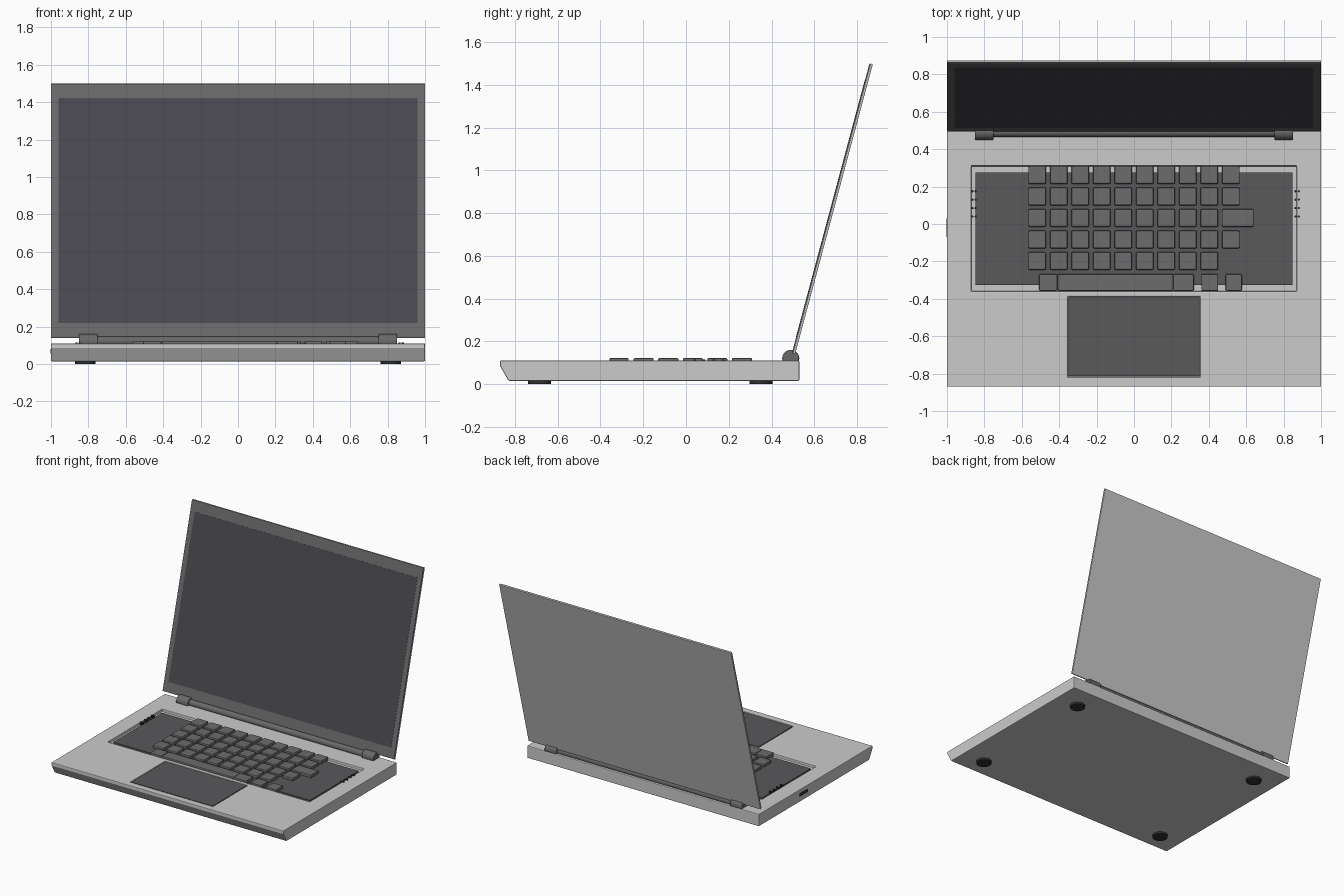
import bpy, bmesh, math
from mathutils import Matrix, Vector

if "Cube" in bpy.data.objects:
    bpy.data.objects.remove(bpy.data.objects["Cube"])


def material(name, rgb):
    m = bpy.data.materials.new(name)
    m.diffuse_color = (*rgb, 1)
    m.use_nodes = True
    m.node_tree.nodes["Principled BSDF"].inputs["Base Color"].default_value = m.diffuse_color
    return m


KEY = material("key_grey", (0.15, 0.15, 0.15))
PLATE = material("plate_grey", (0.10, 0.10, 0.105))
BEZEL = material("bezel_grey", (0.14, 0.14, 0.14))
SCREEN = material("screen_dark", (0.065, 0.063, 0.075))
BLACK = material("rubber_black", (0.03, 0.03, 0.03))


def make(name, bm, mat=None, bevel=0.0, segments=2, smooth=False):
    bmesh.ops.recalc_face_normals(bm, faces=bm.faces)
    me = bpy.data.meshes.new(name)
    bm.to_mesh(me)
    bm.free()
    ob = bpy.data.objects.new(name, me)
    bpy.context.collection.objects.link(ob)
    if mat:
        me.materials.append(mat)
    if bevel:
        add_bevel(ob, bevel, segments)
    if smooth:
        bpy.ops.object.select_all(action='DESELECT')
        ob.select_set(True)
        bpy.context.view_layer.objects.active = ob
        bpy.ops.object.shade_smooth_by_angle(angle=math.radians(40))
    return ob


def add_bevel(ob, width, segments=2):
    b = ob.modifiers.new("bevel", 'BEVEL')
    b.width, b.segments, b.limit_method = width, segments, 'ANGLE'
    b.angle_limit = math.radians(30)


def box(name, x, y, z, mat=None, bevel=0.0):
    """Box from (min, max) ranges."""
    bm = bmesh.new()
    size = [b - a for a, b in (x, y, z)]
    mid = Vector([(a + b) / 2 for a, b in (x, y, z)])
    bmesh.ops.create_cube(bm, size=1, matrix=Matrix.Translation(mid) @ Matrix.Diagonal((*size, 1)))
    return make(name, bm, mat, bevel)


def cylinder(name, centre, radius, depth, axis='Z', mat=None, bevel=0.0, sides=32):
    bm = bmesh.new()
    rot = Matrix.Rotation(math.pi / 2, 4, 'Y') if axis == 'X' else Matrix()
    bmesh.ops.create_cone(bm, cap_ends=True, segments=sides, radius1=radius, radius2=radius,
                          depth=depth, matrix=Matrix.Translation(centre) @ rot)
    return make(name, bm, mat, bevel, smooth=True)


# Base: side profile with slanted front, extruded across x
bm = bmesh.new()
profile = [(0.53, 0.015), (0.53, 0.11), (-0.87, 0.11), (-0.87, 0.085), (-0.83, 0.015)]
face = bm.faces.new([bm.verts.new((-1, y, z)) for y, z in profile])
ext = bmesh.ops.extrude_face_region(bm, geom=[face])
bmesh.ops.translate(bm, vec=(2, 0, 0),
                    verts=[v for v in ext["geom"] if isinstance(v, bmesh.types.BMVert)])
base = make("base", bm)

# Recesses for keyboard and touchpad
for name, x, y, z in (("keyboard_cutter", 0.87, (-0.36, 0.31), 0.09),
                      ("touchpad_cutter", 0.355, (-0.818, -0.388), 0.10)):
    cutter = box(name, (-x, x), y, (z, 0.2))
    cutter.hide_render = True
    cutter.hide_set(True)
    cut = base.modifiers.new(name, 'BOOLEAN')
    cut.operation, cut.object, cut.solver = 'DIFFERENCE', cutter, 'EXACT'
add_bevel(base, 0.005)

# Keyboard plate and touchpad
box("keyboard_plate", (-0.848, 0.848), (-0.325, 0.275), (0.088, 0.10), PLATE)
box("touchpad", (-0.35, 0.35), (-0.813, -0.393), (0.095, 0.109), PLATE, 0.002)

# Keys: five regular rows, one wide key, and a bottom row with the space bar
PITCH, HALF, TOP_ROW = 0.115, 0.047, 0.262


def key(name, x0, x1, y, half=HALF):
    box(name, (x0, x1), (y - half, y + half), (0.09, 0.122), KEY, 0.006)


for row, count in enumerate((10, 10, 9, 10, 9)):
    for col in range(count):
        cx = (col - 4.5) * PITCH
        key(f"key_{row}_{col}", cx - HALF, cx + HALF, TOP_ROW - row * PITCH)
key("enter_key", 0.47, 0.64, TOP_ROW - 2 * PITCH)
for name, x0, x1 in (("left_key", -0.507, -0.41), ("space_bar", -0.408, 0.21),
                     ("right_key", 0.21, 0.32), ("arrow_key_a", 0.36, 0.45),
                     ("arrow_key_b", 0.49, 0.577)):
    key(name, x0, x1, TOP_ROW - 5 * PITCH, 0.045)

# Speaker dots beside the keyboard
for side, columns in (("left", (-0.864, -0.847)), ("right", (0.864, 0.881))):
    for i, x in enumerate(columns):
        for j in range(4):
            cylinder(f"speaker_dot_{side}_{i}_{j}", (x, 0.175 - j * 0.045, 0.103),
                     0.006, 0.026, mat=BLACK, sides=12)

# Port on the left side
box("side_port", (-1.002, -0.98), (-0.07, 0.03), (0.055, 0.08), BLACK, 0.002)

# Hinge bar, barrels and rubber feet
cylinder("hinge_bar", (0, 0.49, 0.122), 0.025, 1.52, 'X', BEZEL)
for side, s in (("left", -1), ("right", 1)):
    cylinder(f"hinge_barrel_{side}", (s * 0.80, 0.49, 0.12), 0.04, 0.10, 'X', BEZEL, 0.004)
    for end, y in (("front", -0.685), ("back", 0.35)):
        cylinder(f"foot_{end}_{side}", (s * 0.817, y, 0.009), 0.054, 0.018, mat=BLACK)

# Lid: shell, bezel and screen built upright, then tilted back together
lid = [box("lid_shell", (-1, 1), (0.006, 0.016), (0, 1.405), None, 0.002),
       box("lid_bezel", (-0.998, 0.998), (0, 0.007), (0.002, 1.403), BEZEL, 0.001),
       box("screen", (-0.96, 0.96), (-0.001, 0.005), (0.078, 1.323), SCREEN)]
for part in lid:
    part.location = (0, 0.495, 0.144)
    part.rotation_euler.x = math.radians(-15)
